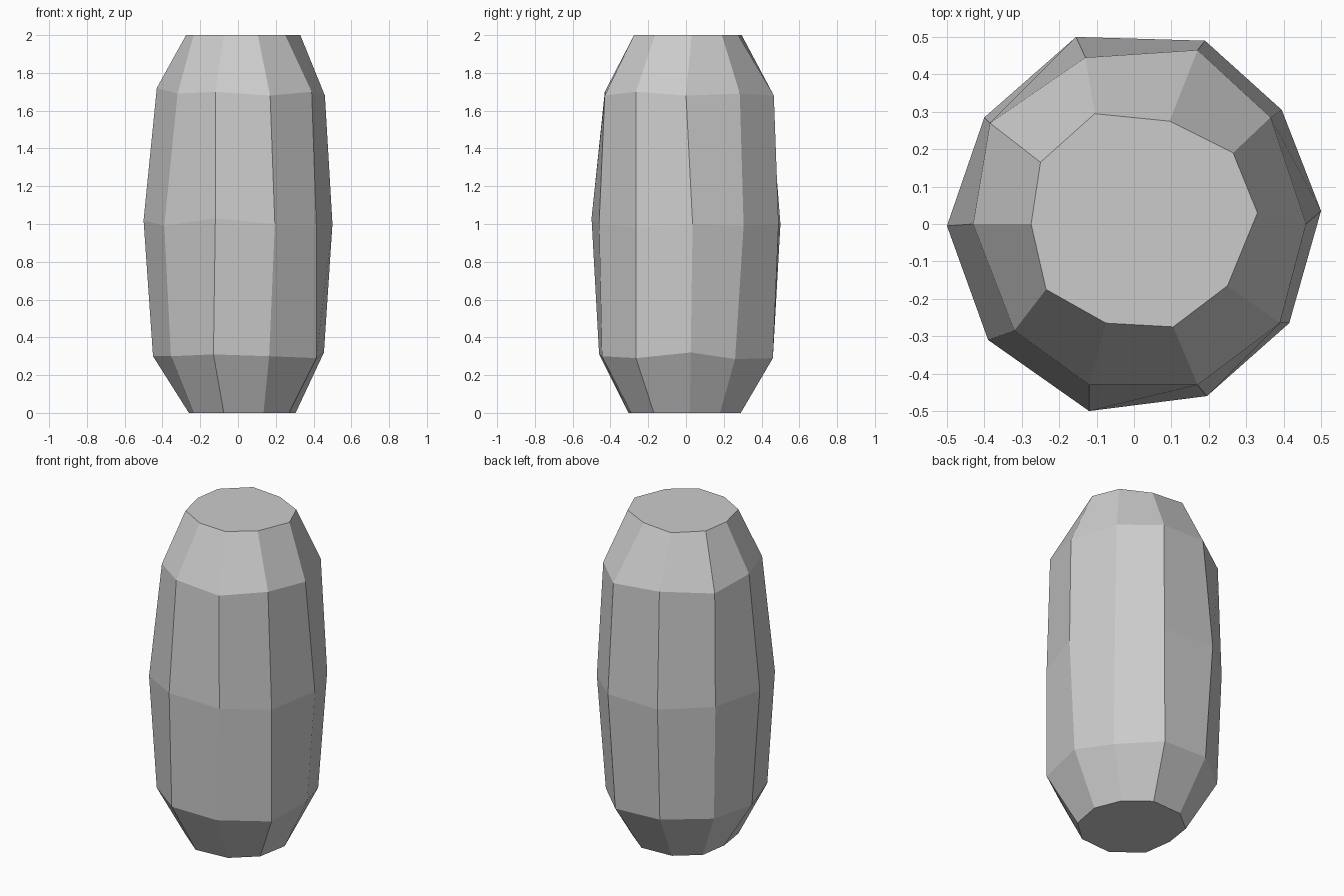
import bpy
import bmesh

# Hand-cut ten-sided cross-sections, counter-clockwise from +x: (x, y) points and their heights
SECTIONS = [
    # bottom rim
    ([(.305, .02), (.24, .18), (.10, .29), (-.10, .28), (-.235, .17),
      (-.26, 0), (-.235, -.175), (-.075, -.305), (.135, -.29), (.27, -.17)],
     [0] * 10),
    # lower shoulder
    ([(.455, .025), (.365, .26), (.16, .46), (-.14, .455), (-.38, .27),
      (-.45, 0), (-.355, -.285), (-.13, -.46), (.165, -.445), (.415, -.265)],
     [.32, .285, .29, .30, .30, .30, .30, .31, .30, .29]),
    # waist
    ([(.50, .035), (.395, .305), (.19, .49), (-.155, .50), (-.40, .285),
      (-.50, -.005), (-.39, -.31), (-.12, -.50), (.195, -.46), (.415, -.265)],
     [1, .99, 1, 1, 1, 1.02, .99, 1.03, 1, .98]),
    # upper shoulder
    ([(.46, 0), (.365, .285), (.17, .465), (-.13, .445), (-.385, .27),
      (-.43, 0), (-.32, -.285), (-.12, -.43), (.17, -.43), (.39, -.265)],
     [1.68, 1.69, 1.68, 1.70, 1.69, 1.72, 1.69, 1.70, 1.68, 1.70]),
    # top rim
    ([(.33, .03), (.265, .19), (.095, .275), (-.105, .295), (-.25, .165),
      (-.275, 0), (-.235, -.175), (-.075, -.265), (.105, -.275), (.25, -.165)],
     [2] * 10),
]

# Loft the sections into a faceted barrel and cap both ends
bm = bmesh.new()
rings = [[bm.verts.new((x, y, z)) for (x, y), z in zip(points, heights)]
         for points, heights in SECTIONS]
for low, high in zip(rings, rings[1:]):
    for i in range(10):
        j = (i + 1) % 10
        bm.faces.new((low[i], low[j], high[j], high[i]))
bm.faces.new(rings[0][::-1])
bm.faces.new(rings[-1])

mesh = bpy.data.meshes.new("faceted_barrel")
bm.to_mesh(mesh)
bm.free()
bpy.context.collection.objects.link(bpy.data.objects.new("faceted_barrel", mesh))
